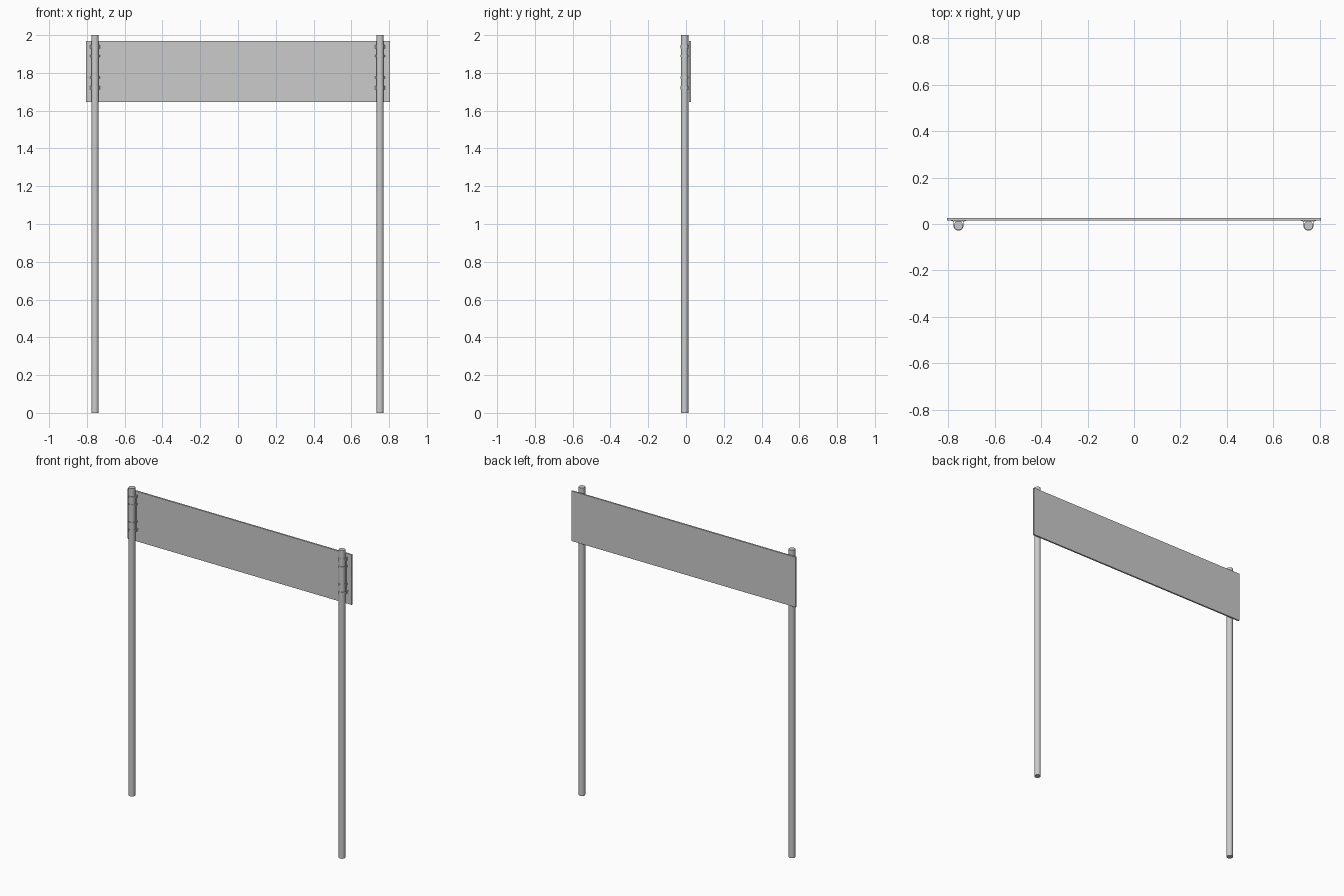
import bpy, bmesh, math

if "Cube" in bpy.data.objects:
    bpy.data.objects.remove(bpy.data.objects["Cube"])

POST_R = 0.0195
POST_Y = -0.0065
PANEL_Y0, PANEL_Y1 = 0.015, 0.026
POSTS = {"left": -0.757, "right": 0.752}


def box(name, lo, hi, bevel=0.0):
    bpy.ops.mesh.primitive_cube_add(size=1, location=[(a + b) / 2 for a, b in zip(lo, hi)])
    ob = bpy.context.object
    ob.name = name
    ob.scale = [b - a for a, b in zip(lo, hi)]
    bpy.ops.object.transform_apply(location=False, rotation=False, scale=True)
    if bevel:
        mod = ob.modifiers.new("bevel", 'BEVEL')
        mod.width = bevel
        mod.segments = 2
    return ob


def cylinder(name, radius, z0, z1, x, y):
    bpy.ops.mesh.primitive_cylinder_add(vertices=32, radius=radius, depth=z1 - z0,
                                        location=(x, y, (z0 + z1) / 2))
    ob = bpy.context.object
    ob.name = name
    bpy.ops.object.shade_smooth_by_angle(angle=math.radians(40))
    return ob


def clamp(name, x, z0, z1, foot):
    """Strap bent round the front of a post, flaring to feet on the panel."""
    t = 0.0025

    def path(r, wall):
        arc = [(r * math.cos(a), POST_Y + r * math.sin(a))
               for a in (math.pi + math.pi * i / 16 for i in range(17))]
        return [(-foot, wall), (-r - 0.004, wall), (-r, wall - 0.005)] + arc + \
               [(r, wall - 0.005), (r + 0.004, wall), (foot, wall)]

    inner = path(POST_R, PANEL_Y0)
    outer = path(POST_R + t, PANEL_Y0 - t)
    bm = bmesh.new()
    rows = [[bm.verts.new((x + px, py, z)) for px, py in pts]
            for pts, z in ((inner, z0), (outer, z0), (outer, z1), (inner, z1))]
    for k in range(4):
        a, b = rows[k], rows[(k + 1) % 4]
        for i in range(len(a) - 1):
            bm.faces.new((a[i], a[i + 1], b[i + 1], b[i]))
    for i in (0, -1):
        bm.faces.new([row[i] for row in rows])
    bmesh.ops.recalc_face_normals(bm, faces=bm.faces)
    me = bpy.data.meshes.new(name)
    bm.to_mesh(me)
    bm.free()
    ob = bpy.data.objects.new(name, me)
    bpy.context.collection.objects.link(ob)
    bpy.context.view_layer.objects.active = ob
    bpy.ops.object.select_all(action='DESELECT')
    ob.select_set(True)
    bpy.ops.object.shade_smooth_by_angle(angle=math.radians(30))


# Sign board
box("sign_panel", (-0.806, PANEL_Y0, 1.645), (0.806, PANEL_Y1, 1.97), 0.001)

for side, x in POSTS.items():
    # Upright post
    cylinder(side + "_post", POST_R, 0, 2, x, POST_Y)
    # Wide clamps holding the panel near its top and bottom
    for label, z in (("upper", 1.938), ("lower", 1.722)):
        clamp(f"{side}_{label}_clamp", x, z - 0.009, z + 0.009, 0.032)
    # Slim bands between the clamps
    for label, z in (("upper", 1.89), ("lower", 1.775)):
        clamp(f"{side}_{label}_band", x, z - 0.006, z + 0.006, 0.025)
    # Mounting rail joining the clamps along the panel
    box(side + "_mounting_rail", (x - 0.018, PANEL_Y0 - 0.005, 1.715),
        (x + 0.018, PANEL_Y0, 1.945))
